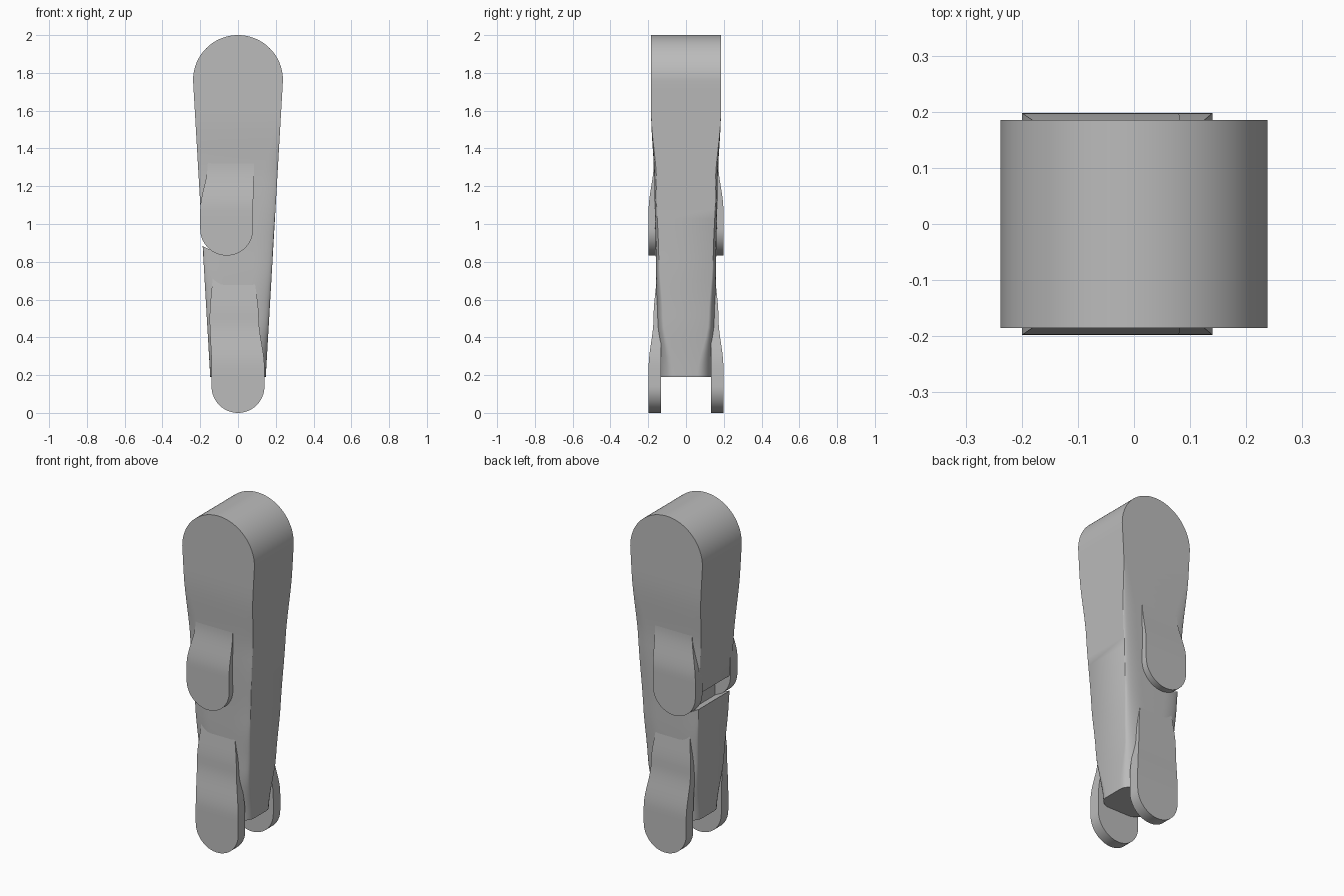
import bpy, bmesh, math

if "Cube" in bpy.data.objects:
    bpy.data.objects.remove(bpy.data.objects["Cube"])

grey = bpy.data.materials.new("plain_grey")
grey.use_nodes = True
grey.diffuse_color = (0.5, 0.5, 0.5, 1)
grey.node_tree.nodes["Principled BSDF"].inputs["Base Color"].default_value = (0.5, 0.5, 0.5, 1)


def loft(name, rings):
    """Skin a stack of equal point rings and cap both ends."""
    bm = bmesh.new()
    loops = [[bm.verts.new(p) for p in ring] for ring in rings]
    n = len(loops[0])
    for a, b in zip(loops, loops[1:]):
        for i in range(n):
            j = (i + 1) % n
            bm.faces.new((a[i], a[j], b[j], b[i]))
    bm.faces.new(loops[0])
    bm.faces.new(loops[-1])
    bmesh.ops.remove_doubles(bm, verts=bm.verts, dist=0.0002)
    bmesh.ops.recalc_face_normals(bm, faces=bm.faces)
    mesh = bpy.data.meshes.new(name)
    bm.to_mesh(mesh)
    bm.free()
    mesh.materials.append(grey)
    ob = bpy.data.objects.new(name, mesh)
    bpy.context.collection.objects.link(ob)
    return ob


def smooth(ob):
    bpy.ops.object.select_all(action="DESELECT")
    ob.select_set(True)
    bpy.context.view_layer.objects.active = ob
    bpy.ops.object.shade_smooth_by_angle(angle=math.radians(30))


def mix(keys, z):
    """Smoothly interpolate (z, value, ...) rows listed from low to high."""
    if z <= keys[0][0]:
        return keys[0][1:]
    for a, b in zip(keys, keys[1:]):
        if z <= b[0]:
            t = (z - a[0]) / (b[0] - a[0])
            t = t * t * (3 - 2 * t)
            return [p + (q - p) * t for p, q in zip(a[1:], b[1:])]
    return keys[-1][1:]


# Main body: thickness, edge thickness and flat share of the width by height
SHAPE = [(0.19, 0.14, 0.06, 0.2), (0.5, 0.155, 0.12, 0.3),
         (0.8, 0.16, 0.14, 0.45), (1.2, 0.167, 0.155, 0.6),
         (1.6, 0.185, 0.185, 0.9)]


def body_ring(z, half):
    thick, edge, flat = mix(SHAPE, z)
    steps = 8
    quarter = []
    for i in range(steps + 1):
        a = math.pi / 2 * i / steps
        quarter.append((half * (flat + (1 - flat) * math.cos(a)),
                        edge + (thick - edge) * math.sin(a)))
    front = quarter + [(-x, y) for x, y in reversed(quarter)]
    pts = front + [(x, -y) for x, y in reversed(front)]
    return [(x, y, z) for x, y in pts]


R, TOP = 0.238, 1.762
rings = []
for i in range(31):
    z = 0.19 + (TOP - 0.19) * i / 30
    rings.append(body_ring(z, 0.147 + (R - 0.147) * i / 30))
for i in range(1, 25):
    a = math.pi / 2 * i / 24
    rings.append(body_ring(TOP + R * math.sin(a), max(R * math.cos(a), 0.001)))
body = loft("main_body", rings)

# Wedge notch across the right edge, between the middle lugs
wedge = [(-0.3, 1.0), (-0.1, 0.96), (-0.1, 0.84), (-0.3, 0.94)]
cutter = loft("notch_cutter", [[(x, y, z) for x, z in wedge] for y in (-0.4, 0.4)])
cutter.hide_render = True
cut = body.modifiers.new("notch", "BOOLEAN")
cut.operation = "DIFFERENCE"
cut.solver = "EXACT"
cut.object = cutter
bpy.context.view_layer.objects.active = body
bpy.ops.object.modifier_apply(modifier="notch")
bpy.data.objects.remove(cutter)
smooth(body)


def lug(name, cx, cz, top, side):
    """Rounded fork ear that fades upward into the body; top rows: z, left, right, face."""
    r, inner, outer = 0.14, 0.132, 0.198
    rows = []
    for i in range(17):
        a = math.pi / 2 * (1 - i / 16)
        w = max(r * math.cos(a), 0.001)
        rows.append((cz - r * math.sin(a), cx - w, cx + w, outer))
    keys = [(cz + 0.1, cx - r, cx + r, outer)] + top
    for i in range(1, 25):
        z = cz + (top[-1][0] - cz) * i / 24
        rows.append((z, *mix(keys, z)))
    out = []
    for z, x0, x1, y in rows:
        out.append([(x0, side * inner, z), (x1, side * inner, z),
                    (x1, side * y, z), (x0, side * y, z)])
    smooth(loft(name, out))


for label, side in (("front", -1), ("back", 1)):
    lug(label + "_middle_lug", -0.06, 0.973,
        [(1.32, -0.16, 0.085, 0.171), (1.5, -0.16, 0.1, 0.17)], side)
    lug(label + "_lower_lug", 0, 0.14,
        [(0.5, -0.15, 0.11, 0.172), (0.8, -0.13, 0.08, 0.15)], side)
